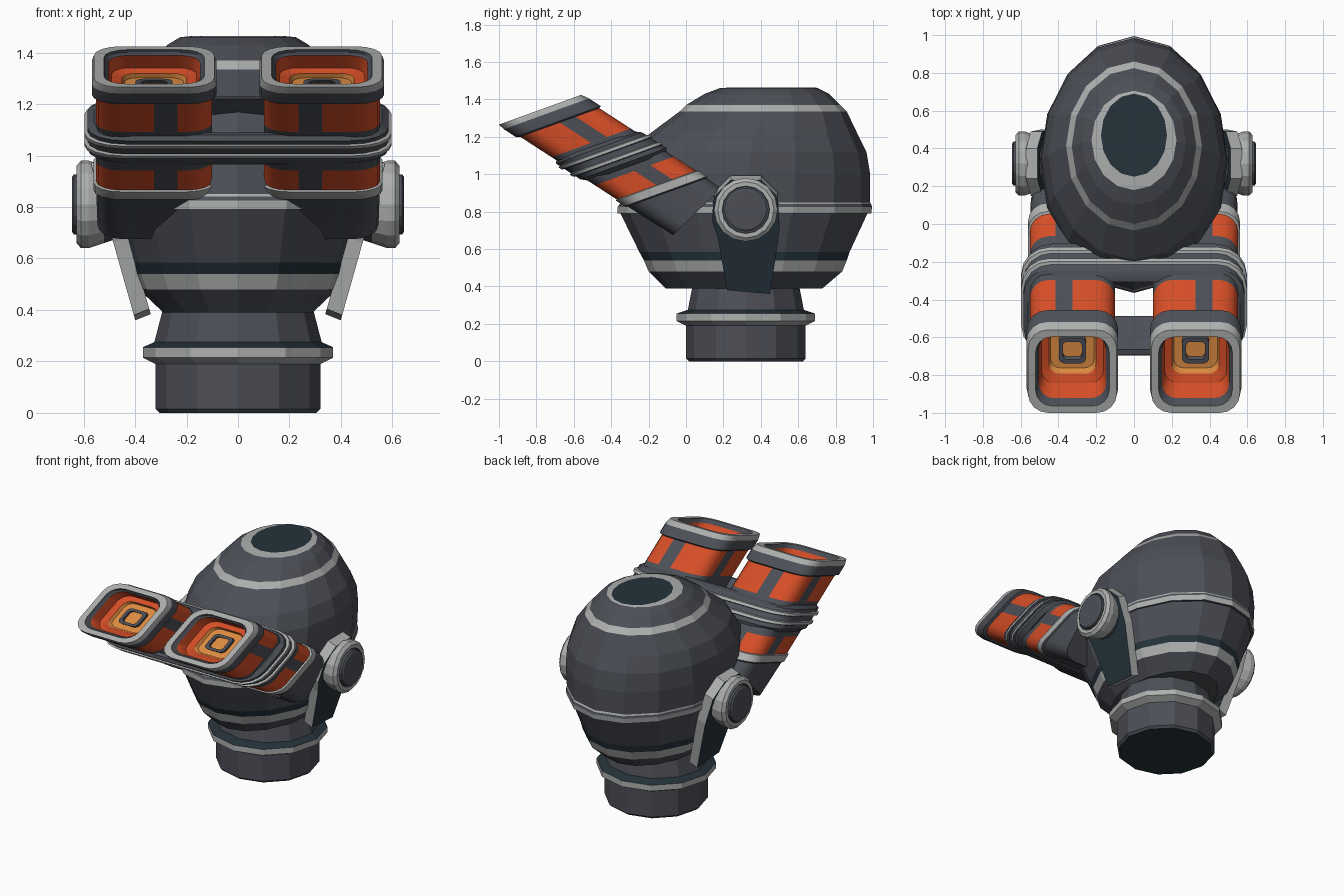
import bpy
import bmesh
from math import sin, cos, pi
from mathutils import Vector

cube = bpy.data.objects.get("Cube")
if cube:
    bpy.data.objects.remove(cube)

# Palette
COLOURS = {
    "dark_grey": (0.072, 0.078, 0.094),
    "light_grey": (0.42, 0.43, 0.43),
    "deep_teal": (0.018, 0.032, 0.043),
    "red_orange": (0.66, 0.075, 0.02),
    "amber": (0.75, 0.27, 0.055),
}
GREY, LIGHT, TEAL, RED, AMBER = range(len(COLOURS))
MATS = []
for label, rgb in COLOURS.items():
    m = bpy.data.materials.new(label)
    m.use_nodes = True
    m.diffuse_color = (*rgb, 1)
    bsdf = m.node_tree.nodes["Principled BSDF"]
    bsdf.inputs["Base Color"].default_value = (*rgb, 1)
    bsdf.inputs["Roughness"].default_value = 0.7
    MATS.append(m)


def loft(name, rings, colours, caps=(GREY, GREY), closed=False, rule=None, smooth=False):
    """Skin a list of rings; colours holds one entry per band between rings."""
    bm = bmesh.new()
    loops = [[bm.verts.new(p) for p in ring] for ring in rings]
    n = len(rings[0])
    pairs = list(zip(loops, loops[1:]))
    if closed:
        pairs.append((loops[-1], loops[0]))
    for band, (a, b) in enumerate(pairs):
        for i in range(n):
            j = (i + 1) % n
            f = bm.faces.new((a[i], a[j], b[j], b[i]))
            c = colours[band]
            f.material_index = rule(band, i, c) if rule else c
    if not closed:
        for loop, c in zip((loops[0], loops[-1]), caps):
            bm.faces.new(loop).material_index = c
    bmesh.ops.recalc_face_normals(bm, faces=bm.faces)
    mesh = bpy.data.meshes.new(name)
    bm.to_mesh(mesh)
    bm.free()
    for m in MATS:
        mesh.materials.append(m)
    ob = bpy.data.objects.new(name, mesh)
    bpy.context.collection.objects.link(ob)
    if smooth:
        bpy.ops.object.select_all(action="DESELECT")
        ob.select_set(True)
        bpy.context.view_layer.objects.active = ob
        bpy.ops.object.shade_smooth_by_angle(angle=0.5)
    return ob


def ellipse(z, front, back, rx, n):
    mid, ry = (front + back) / 2, (back - front) / 2
    return [Vector((rx * sin(2 * pi * i / n), mid + ry * cos(2 * pi * i / n), z)) for i in range(n)]


# Head: stacked ellipses as height, front y, back y, half width, colour above
HEAD = [
    (0.39, -0.11, 0.73, 0.29, GREY),
    (0.48, -0.20, 0.835, 0.385, LIGHT),
    (0.54, -0.225, 0.86, 0.41, TEAL),
    (0.585, -0.25, 0.875, 0.42, GREY),
    (0.79, -0.35, 0.97, 0.48, GREY),
    (0.79, -0.365, 0.99, 0.49, LIGHT),
    (0.825, -0.365, 0.995, 0.495, GREY),
    (0.84, -0.355, 0.99, 0.49, LIGHT),
    (0.85, -0.35, 0.985, 0.49, GREY),
    (1.0, -0.32, 0.985, 0.497, GREY),
    (1.12, -0.27, 0.965, 0.49, GREY),
    (1.22, -0.19, 0.915, 0.455, GREY),
    (1.335, -0.035, 0.86, 0.36, LIGHT),
    (1.37, 0.0, 0.825, 0.33, GREY),
    (1.43, 0.10, 0.765, 0.275, GREY),
    (1.46, 0.18, 0.705, 0.225, LIGHT),
    (1.465, 0.25, 0.69, 0.175, TEAL),
]
loft("head", [ellipse(*r[:4], 16) for r in HEAD], [r[4] for r in HEAD], (GREY, TEAL))

# Neck: half width, half depth, height, colour above
NECK = [
    (0.305, 0.305, 0, GREY),
    (0.32, 0.32, 0.015, GREY),
    (0.32, 0.32, 0.19, LIGHT),
    (0.37, 0.37, 0.215, LIGHT),
    (0.37, 0.37, 0.255, TEAL),
    (0.325, 0.31, 0.275, GREY),
    (0.285, 0.28, 0.43, GREY),
]
loft("neck", [ellipse(z, 0.32 - ry, 0.32 + ry, rx, 12) for rx, ry, z, c in NECK],
     [r[3] for r in NECK], (TEAL, GREY))


def rounded(hx, hv, r, split=False, steps=4):
    """Rounded rectangle; split adds an off-centre strip on every side."""
    pts = []
    shifts = (Vector((0.2, 0)), Vector((0, 0.2)), Vector((-0.2, 0)), Vector((0, 0.2)))
    for k in range(4):
        a0 = k * pi / 2
        sx = 1 if k in (0, 3) else -1
        sv = 1 if k < 2 else -1
        for s in range(steps + 1):
            a = a0 + s * pi / 2 / steps
            pts.append(Vector((sx * (hx - r) + r * cos(a), sv * (hv - r) + r * sin(a))))
        if split:
            out = Vector((cos(a0 + pi / 2) * hx, sin(a0 + pi / 2) * hv))
            along = Vector((-sin(a0 + pi / 2), cos(a0 + pi / 2)))
            for side in (-1, 1):
                pts.append(out + (shifts[k] + along * 0.2 * side) * hx)
    return pts


def tilted(t, p, cx=0, sign=1):
    """Goggle space: t runs down the sheared barrel, p lies in its section."""
    return Vector((sign * (cx + p.x), -0.78 + 0.84 * t + 0.94 * p.y, 1.345 - 0.545 * t + 0.34 * p.y))


# Goggle barrel: from the lens, out over the rim and back to the face
BARREL = [
    (0.15, 0.05, GREY), (0.13, 0.05, GREY), (0.13, 0.072, GREY), (0.15, 0.072, AMBER),
    (0.15, 0.115, AMBER), (0.125, 0.125, RED), (0.11, 0.165, RED), (0.03, 0.178, GREY),
    (0.015, 0.19, GREY), (0.0, 0.195, LIGHT), (0.0, 0.234, LIGHT), (0.04, 0.242, GREY),
    (0.115, 0.242, GREY), (0.125, 0.225, RED), (0.325, 0.225, GREY), (0.60, 0.225, RED),
    (0.74, 0.225, LIGHT), (0.745, 0.235, LIGHT), (0.80, 0.235, GREY), (0.81, 0.225, GREY),
    (1.0, 0.22, GREY),
]
OUTER_START = 12
STRIP_PERIOD, STRIP_INDEX = 7, 5


def panel_rule(band, i, c):
    if c == RED and band > OUTER_START and i % STRIP_PERIOD == STRIP_INDEX:
        return GREY
    return c


def barrel(name, sign):
    rings = []
    for t, h, c in BARREL:
        slant = 0.42 if t == 1.0 else 0
        rings.append([tilted(t - slant * p.y, p, 0.326, sign)
                      for p in rounded(h, h, 0.45 * h, split=True)])
    loft(name, rings, [b[2] for b in BARREL], (AMBER, GREY), rule=panel_rule, smooth=True)


# Strap: hollow band that loops round both barrels
STRAP = [
    (0.35, -0.025, GREY), (0.375, 0.0, GREY), (0.40, 0.0, LIGHT), (0.405, 0.012, LIGHT),
    (0.425, 0.012, GREY), (0.43, 0.0, GREY), (0.47, 0.0, LIGHT), (0.475, 0.012, LIGHT),
    (0.495, 0.012, GREY), (0.50, 0.0, GREY), (0.53, 0.0, GREY), (0.56, -0.025, GREY),
    (0.56, -0.055, GREY), (0.35, -0.055, GREY),
]
loft("goggle_strap",
     [[tilted(t, p) for p in rounded(0.585 + o, 0.245 + o, 0.15)] for t, o, c in STRAP],
     [s[2] for s in STRAP], closed=True, smooth=True)

# Ear disc: distance out, radius, colour beyond
EAR = [
    (0.46, 0.13, GREY), (0.52, 0.15, LIGHT), (0.58, 0.17, LIGHT), (0.61, 0.17, LIGHT),
    (0.628, 0.15, LIGHT), (0.628, 0.127, GREY), (0.615, 0.125, GREY), (0.615, 0.117, GREY),
    (0.638, 0.117, GREY), (0.646, 0.105, GREY),
]
# Strut outline as y, z
STRUT = [(0.22, 0.38), (0.45, 0.36), (0.5, 0.7), (0.49, 0.88), (0.4, 0.97),
         (0.24, 0.97), (0.15, 0.88), (0.14, 0.75), (0.17, 0.66)]


def ear(name, sign, n=16):
    rings = [[Vector((sign * x, 0.32 + r * cos(2 * pi * i / n), 0.81 + r * sin(2 * pi * i / n)))
              for i in range(n)] for x, r, c in EAR]
    loft(name, rings, [e[2] for e in EAR])


def strut(name, sign):
    rings = [[Vector((sign * (0.4 + 0.283 * (z - 0.363) - depth), y, z + depth * 0.4))
              for y, z in STRUT] for depth in (0, 0.06)]
    loft(name, rings, [LIGHT], (TEAL, TEAL))


for side, sign in (("left", 1), ("right", -1)):
    barrel(side + "_goggle", sign)
    ear(side + "_ear_disc", sign)
    strut(side + "_jaw_strut", sign)
